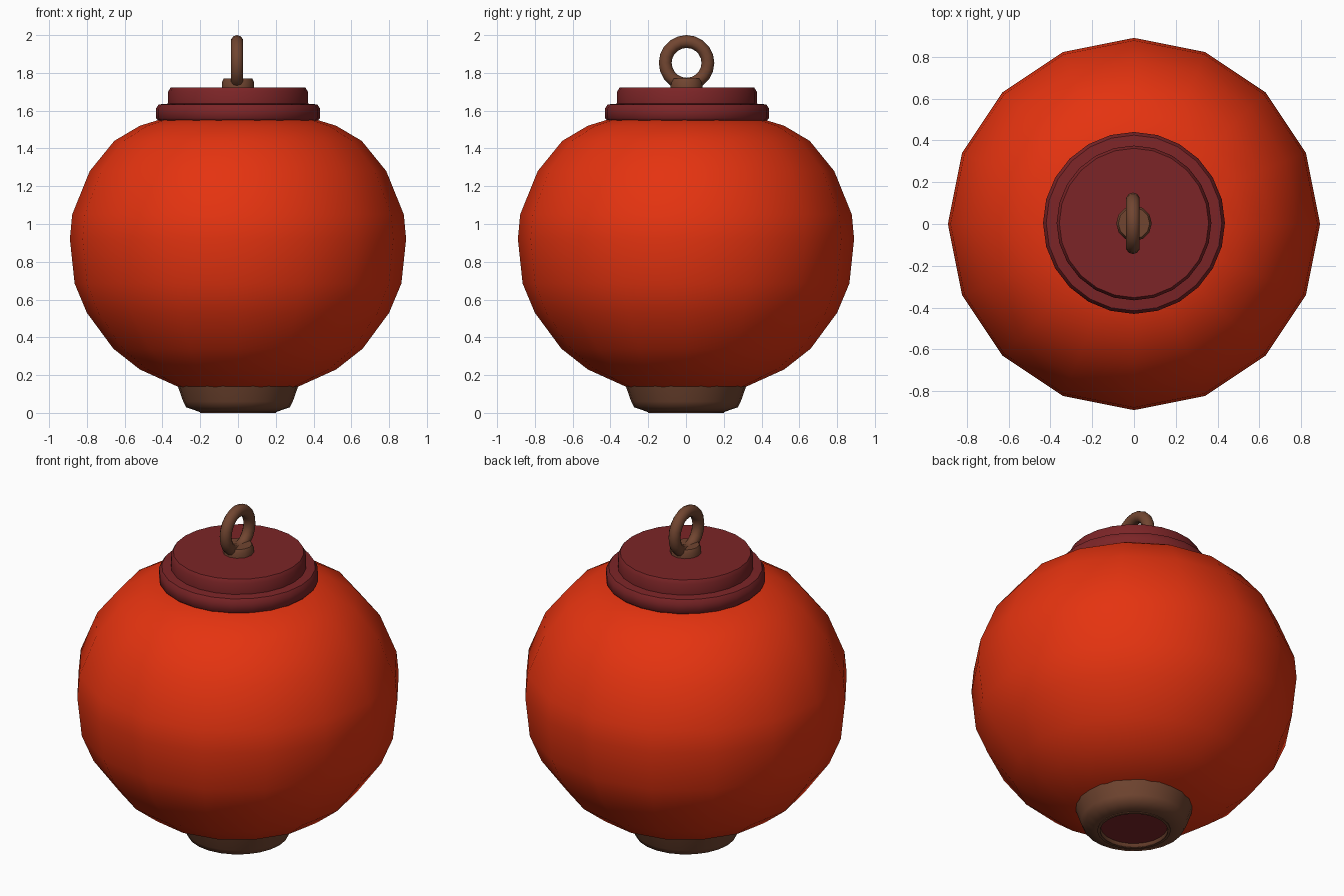
import bpy, math

cube = bpy.data.objects.get("Cube")
if cube:
    bpy.data.objects.remove(cube, do_unlink=True)


def material(name, color):
    mat = bpy.data.materials.new(name)
    mat.use_nodes = True
    mat.diffuse_color = (*color, 1)
    mat.node_tree.nodes["Principled BSDF"].inputs["Base Color"].default_value = (*color, 1)
    return mat


red = material("lantern red", (0.78, 0.033, 0.005))
maroon = material("dark maroon", (0.2, 0.018, 0.02))
brown = material("warm brown", (0.165, 0.06, 0.03))


def finish(obj, mat, angle):
    obj.data.materials.append(mat)
    bpy.ops.object.select_all(action="DESELECT")
    obj.select_set(True)
    bpy.context.view_layer.objects.active = obj
    bpy.ops.object.shade_smooth_by_angle(angle=math.radians(angle))
    return obj


def lathe(name, profile, sides, mat, angle=35, cap_start=False, cap_end=False):
    """Spin a bottom-to-top (radius, height) profile around z."""
    verts = [(r * math.cos(a), r * math.sin(a), z) for r, z in profile
             for a in (math.tau * i / sides for i in range(sides))]
    faces = []
    for k in range(len(profile) - 1):
        for i in range(sides):
            j = (i + 1) % sides
            low, high = k * sides, (k + 1) * sides
            faces.append((low + i, low + j, high + j, high + i))
    if cap_start:
        faces.append(tuple(reversed(range(sides))))
    if cap_end:
        faces.append(tuple(range(len(verts) - sides, len(verts))))
    mesh = bpy.data.meshes.new(name)
    mesh.from_pydata(verts, [], faces)
    obj = bpy.data.objects.new(name, mesh)
    bpy.context.collection.objects.link(obj)
    return finish(obj, mat, angle)


# Round lantern body
lathe("lantern_body", [(0.31, 0.135), (0.52, 0.23), (0.66, 0.34), (0.80, 0.53),
                       (0.865, 0.685), (0.89, 0.92), (0.878, 1.05), (0.785, 1.28),
                       (0.655, 1.44), (0.52, 1.52), (0.39, 1.56)],
      16, red, 60, cap_start=True, cap_end=True)

# Stepped lid
lid = lathe("lid", [(0.42, 1.545), (0.435, 1.56), (0.435, 1.61), (0.42, 1.633),
                    (0.37, 1.637), (0.37, 1.70), (0.357, 1.722)],
            24, maroon, 50, cap_start=True, cap_end=True)
lid.location.y = 0.005

# Tapered foot with an open ring below
lathe("foot_ring", [(0.18, 0.03), (0.19, 0.008), (0.20, 0.004), (0.275, 0.03),
                    (0.29, 0.06), (0.32, 0.145)], 24, brown, 50)
lathe("foot_plug", [(0.2, 0.025), (0.2, 0.1)], 24, maroon, 35, cap_start=True)
lathe("foot_rim", [(0.185, 0.002), (0.185, 0.0), (0.2, 0.0), (0.2, 0.006)], 24, brown, 50)

# Handle boss and hanging ring
boss = lathe("handle_boss", [(0.085, 1.715), (0.085, 1.752), (0.075, 1.77)],
             12, brown, 50, cap_end=True)
bpy.ops.mesh.primitive_torus_add(location=(-0.005, 0, 1.853), rotation=(0, math.pi / 2, 0),
                                 major_radius=0.113, minor_radius=0.034,
                                 major_segments=20, minor_segments=10)
ring = bpy.context.object
ring.name = "hanging_ring"
finish(ring, brown, 60)
boss.location.y = ring.location.y = 0.003
